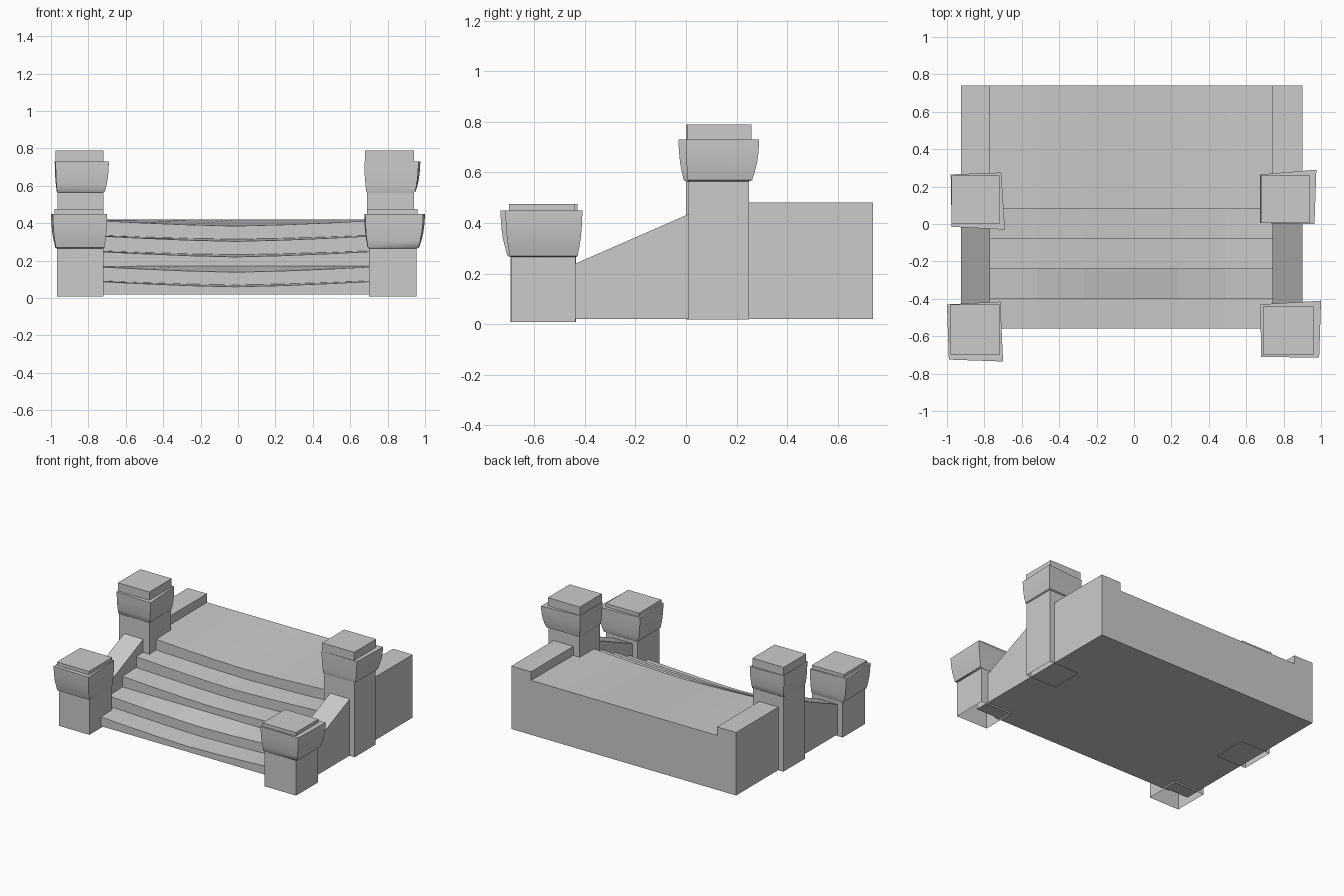
import bpy
import bmesh

cube = bpy.data.objects.get("Cube")
if cube:
    bpy.data.objects.remove(cube, do_unlink=True)

stone = bpy.data.materials.new("grey_stone")
stone.use_nodes = True
GREY = (0.6, 0.6, 0.6, 1)
stone.diffuse_color = GREY
stone.node_tree.nodes["Principled BSDF"].inputs["Base Color"].default_value = GREY


def loft(name, rings, cap_start=True, cap_end=True, smooth=False):
    """Bridge closed rings of points into one object."""
    bm = bmesh.new()
    loops = [[bm.verts.new(p) for p in ring] for ring in rings]
    n = len(loops[0])
    for a, b in zip(loops, loops[1:]):
        for i in range(n):
            j = (i + 1) % n
            bm.faces.new((a[i], a[j], b[j], b[i]))
    if cap_start:
        bm.faces.new(loops[0][::-1])
    if cap_end:
        bm.faces.new(loops[-1])
    bmesh.ops.recalc_face_normals(bm, faces=bm.faces)
    mesh = bpy.data.meshes.new(name)
    bm.to_mesh(mesh)
    bm.free()
    mesh.materials.append(stone)
    obj = bpy.data.objects.new(name, mesh)
    bpy.context.collection.objects.link(obj)
    if smooth:
        bpy.ops.object.select_all(action="DESELECT")
        obj.select_set(True)
        bpy.context.view_layer.objects.active = obj
        bpy.ops.object.shade_smooth_by_angle(angle=0.8)
    return obj


def rect(x0, x1, y0, y1):
    return [(x0, y0), (x1, y0), (x1, y1), (x0, y1)]


def at(corners, z):
    return [(x, y, z) for x, y in corners]


def mix(a, b, t):
    return [(p[0] + (q[0] - p[0]) * t, p[1] + (q[1] - p[1]) * t) for p, q in zip(a, b)]


BASE, BACK = 0.02, 0.74
LEFT, RIGHT = -0.77, 0.74

# Worn steps and landing: one profile, sagging towards the middle
heights = [0.09, 0.168, 0.25, 0.333, 0.415]
back_sag = [0.024, 0.0, 0.022, 0.022, 0.0]


def step_profile(x):
    t = abs(2 * (x - LEFT) / (RIGHT - LEFT) - 1)
    worn = 1 - t ** 1.4
    pts = [(x, -0.56, BASE)]
    for i, (z, sag) in enumerate(zip(heights, back_sag)):
        front = -0.56 + 0.16 * i
        back = front + 0.16 if i < 4 else BACK
        pts += [(x, front, z - 0.03 * worn), (x, back, z + 0.004 - sag * worn)]
    return pts + [(x, BACK, BASE)]


COLUMNS = 6
loft("worn_steps", [step_profile(LEFT + (RIGHT - LEFT) * i / COLUMNS)
                    for i in range(COLUMNS + 1)])

# Side walls: sloping beside the steps, level beside the landing
wall = [(-0.55, BASE), (-0.55, 0.19), (0.01, 0.435), (0.12, 0.482),
        (BACK, 0.482), (BACK, BASE)]
for name, x0, x1 in (("right_wall", -0.925, LEFT), ("left_wall", RIGHT, 0.90)):
    loft(name, [[(x, y, z) for y, z in wall] for x in (x0, x1)])


# Pillars: open-bottomed shaft, flared collar, square cap
def pillar(name, shaft, cap, collar, foot, neck, rim, top):
    loft(name + "_shaft", [at(shaft, foot), at(shaft, rim - 0.01)], cap_start=False)
    rings = [at(mix(shaft, collar, f), neck + (rim - neck) * h)
             for f, h in ((0.0, -0.03), (0.3, 0.0), (0.55, 0.2), (0.78, 0.42),
                          (0.93, 0.7), (1.0, 1.0))]
    loft(name + "_collar", rings, cap_start=False, smooth=True)
    loft(name + "_cap", [at(cap, rim - 0.01), at(cap, top)], cap_start=False)


low = (0.008, 0.27, 0.45, 0.475)
high = (0.018, 0.57, 0.73, 0.79)
pillar("front_right_pillar", rect(-0.967, -0.72, -0.695, -0.435),
       rect(-0.98, -0.72, -0.70, -0.43),
       [(-0.99, -0.725), (-0.70, -0.735), (-0.715, -0.415), (-1.0, -0.43)], *low)
pillar("front_left_pillar", rect(0.70, 0.955, -0.69, -0.437),
       rect(0.69, 0.96, -0.70, -0.44),
       [(0.68, -0.71), (0.99, -0.715), (1.0, -0.41), (0.675, -0.43)], *low)
pillar("back_right_pillar", rect(-0.965, -0.72, 0.0, 0.25),
       rect(-0.975, -0.72, 0.0, 0.26),
       [(-0.975, -0.015), (-0.69, -0.03), (-0.71, 0.275), (-0.98, 0.265)], *high)
pillar("back_left_pillar", rect(0.69, 0.94, 0.01, 0.25),
       rect(0.68, 0.94, 0.005, 0.26),
       [(0.675, 0.005), (0.965, 0.0), (0.975, 0.29), (0.675, 0.265)], *high)
